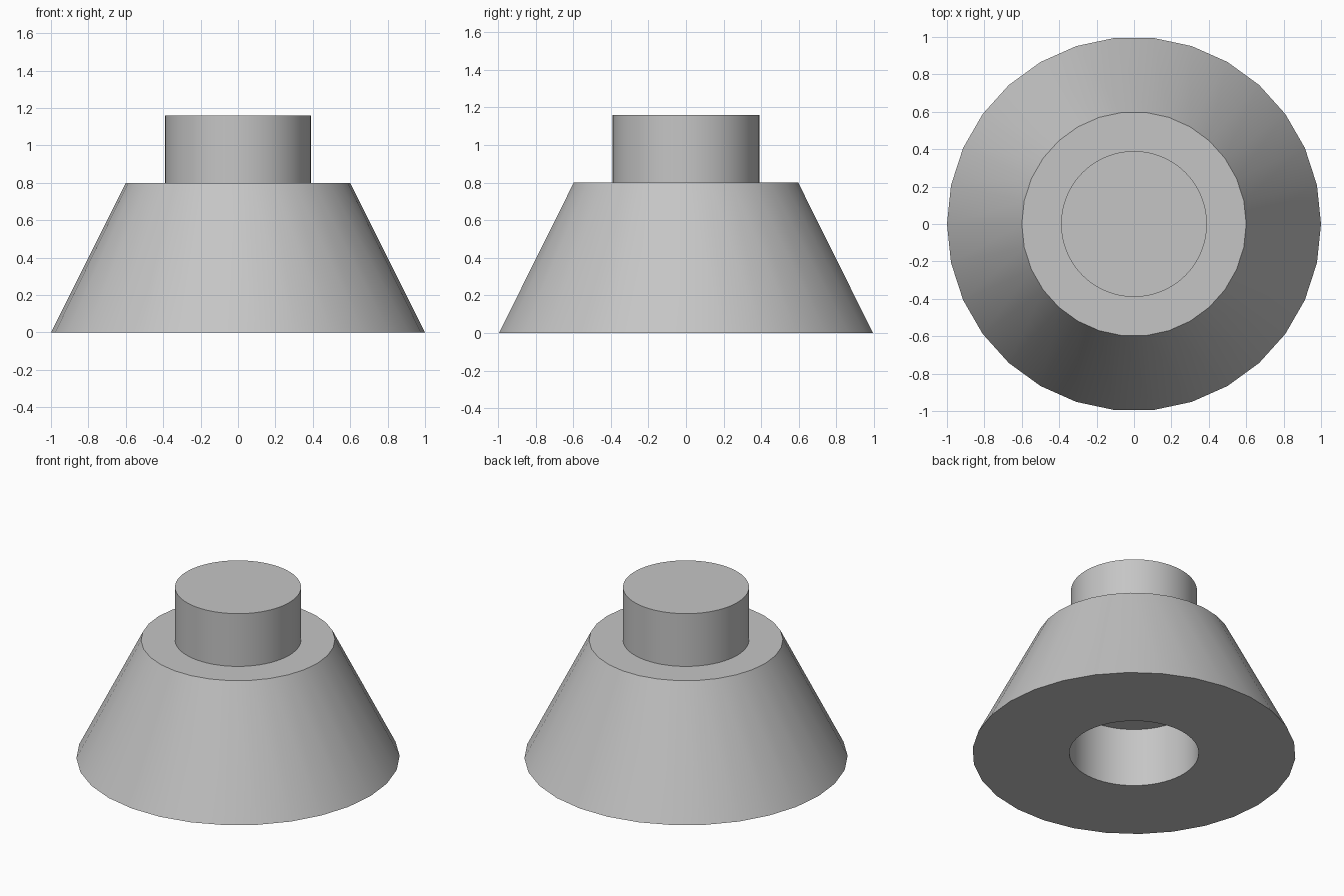
import bpy
import math

default = bpy.data.objects.get("Cube")
if default:
    bpy.data.objects.remove(default, do_unlink=True)

# Single plain grey
grey = bpy.data.materials.new("light_grey")
grey.use_nodes = True
colour = (0.56, 0.56, 0.56, 1)
grey.diffuse_color = colour
grey.node_tree.nodes["Principled BSDF"].inputs["Base Color"].default_value = colour


def frustum(name, sides, r_bottom, r_top, z_bottom, z_top):
    """Round solid between two heights, with a corner on the x axis."""
    bpy.ops.mesh.primitive_cone_add(
        vertices=sides, radius1=r_bottom, radius2=r_top, depth=z_top - z_bottom,
        location=(0, 0, (z_bottom + z_top) / 2), rotation=(0, 0, math.pi / 2))
    obj = bpy.context.object
    obj.name = name
    obj.data.materials.append(grey)
    return obj


def smooth(obj):
    bpy.ops.object.select_all(action="DESELECT")
    obj.select_set(True)
    bpy.context.view_layer.objects.active = obj
    bpy.ops.object.shade_smooth_by_angle(angle=math.radians(30))


# Tapered body
body = frustum("tapered_body", 30, 1.0, 0.6, 0, 0.8)

# Blind socket in the underside
cutter = frustum("socket_cutter", 64, 0.4, 0.4, -0.4, 0.4)
cutter.hide_render = True
socket = body.modifiers.new("socket", "BOOLEAN")
socket.operation = "DIFFERENCE"
socket.solver = "EXACT"
socket.object = cutter
bpy.context.view_layer.objects.active = body
bpy.ops.object.modifier_apply(modifier=socket.name)
bpy.data.objects.remove(cutter, do_unlink=True)
smooth(body)

# Round stud on top
stud = frustum("top_stud", 64, 0.39, 0.39, 0.8, 1.16)
smooth(stud)
